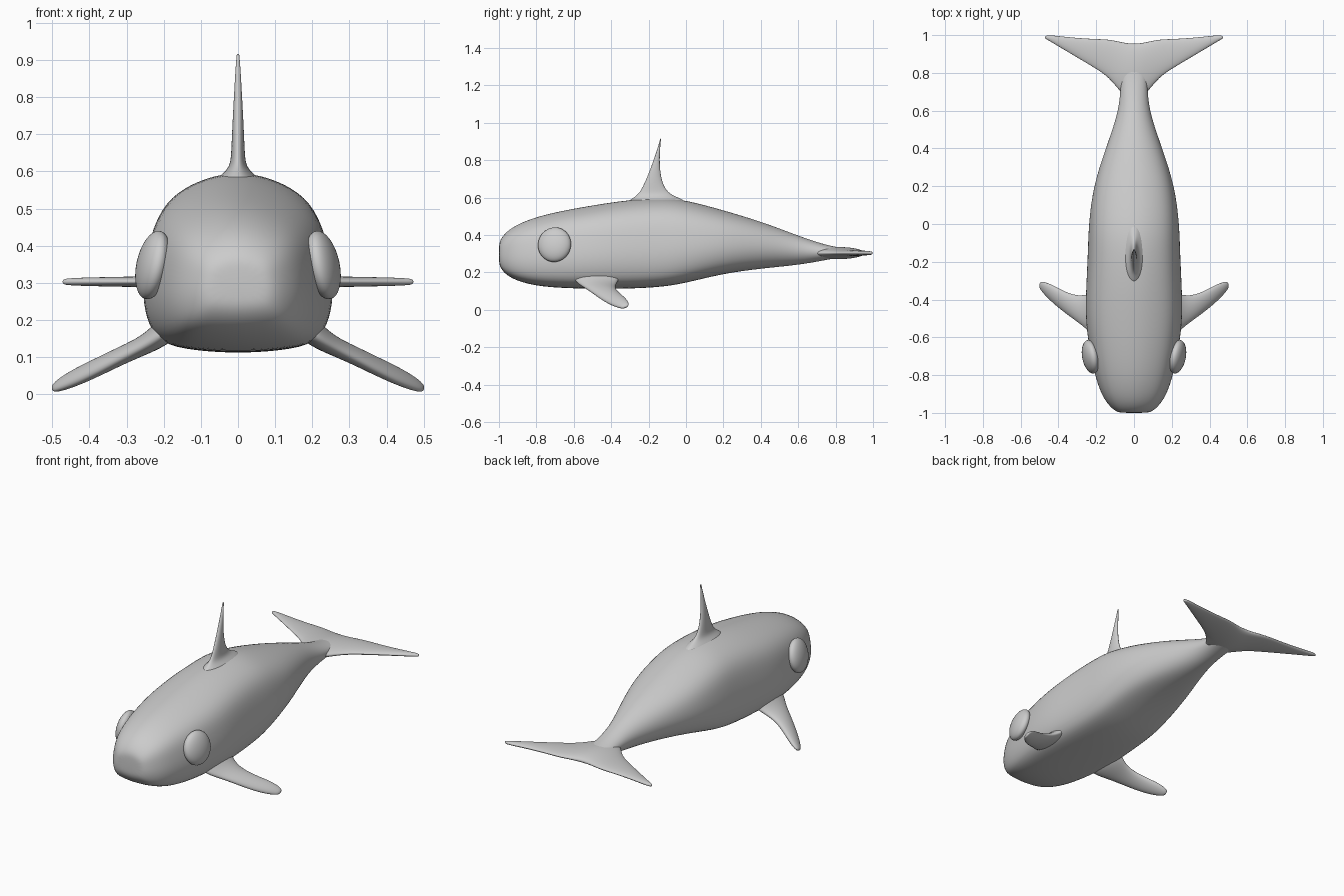
import bpy, bmesh, math
from mathutils import Vector

if "Cube" in bpy.data.objects:
    bpy.data.objects.remove(bpy.data.objects["Cube"])


def finish(ob, levels=2):
    for p in ob.data.polygons:
        p.use_smooth = True
    if levels:
        m = ob.modifiers.new("smooth", 'SUBSURF')
        m.levels = m.render_levels = levels
    return ob


def loft(name, rings):
    """Skin a list of equal-length closed rings and cap both ends."""
    bm = bmesh.new()
    vr = [[bm.verts.new(p) for p in r] for r in rings]
    n = len(vr[0])
    for a, b in zip(vr, vr[1:]):
        for i in range(n):
            j = (i + 1) % n
            bm.faces.new((a[i], a[j], b[j], b[i]))
    bm.faces.new(vr[0])
    bm.faces.new(vr[-1])
    bmesh.ops.recalc_face_normals(bm, faces=bm.faces)
    me = bpy.data.meshes.new(name)
    bm.to_mesh(me)
    bm.free()
    ob = bpy.data.objects.new(name, me)
    bpy.context.collection.objects.link(ob)
    return finish(ob)


def fin(name, sections, axis):
    """Sections are (leading point, trailing point, half thickness)."""
    axis = Vector(axis).normalized()
    rings = []
    for lead, trail, t in sections:
        a, b = Vector(lead), Vector(trail)
        ring = []
        for k in range(10):
            ang = math.tau * k / 10
            u = 0.5 - 0.52 * math.cos(ang)
            ring.append(a.lerp(b, u) + axis * t * 1.08 * math.sin(ang))
        rings.append(ring)
    return loft(name, rings)


# Body: stations of y, half width, bottom z, top z, roundness
stations = [(-1.0, .06, .26, .34, 0), (-.995, .095, .225, .375, 0),
            (-.96, .135, .183, .42, 0), (-.9, .175, .152, .46, 0),
            (-.8, .208, .125, .50, 0), (-.65, .24, .113, .535, 0),
            (-.48, .26, .11, .565, 0), (-.3, .252, .11, .592, 0),
            (-.12, .244, .12, .602, 0), (0, .241, .141, .59, .1),
            (.2, .218, .192, .535, .4), (.4, .15, .218, .474, .8),
            (.55, .096, .233, .417, 1), (.66, .073, .248, .375, 1),
            (.78, .07, .272, .338, 1), (.88, .06, .288, .325, 1),
            (.95, .04, .297, .315, 1)]
profile = [(0, 0), (.45, .015), (.83, .055), (.97, .2), (1.01, .38),
           (.96, .58), (.88, .76), (.68, .89), (.32, .975), (0, 1)]
rings = []
for y, w, lo, hi, k in stations:
    half = []
    for i, (px, pt) in enumerate(profile):
        a = math.pi * i / 9
        x = w * (px * (1 - k) + math.sin(a) * 1.02 * k)
        t = pt * (1 - k) + (0.5 - 0.5 * math.cos(a)) * k
        half.append((x, y, lo + (hi - lo) * t))
    rings.append(half + [(-x, yy, z) for x, yy, z in half[-2:0:-1]])
loft("body", rings)

# Dorsal fin with a flared root
dorsal = [(-.34, .02, .56, .075), (-.30, -.01, .59, .045), (-.262, -.075, .612, .022),
          (-.238, -.11, .645, .018), (-.212, -.132, .70, .016), (-.18, -.142, .78, .012),
          (-.15, -.138, .87, .007), (-.139, -.134, .91, .004), (-.137, -.133, .917, .003)]
fin("dorsal_fin", [((0, a, z), (0, b, z), t) for a, b, z, t in dorsal], (1, 0, 0))

# Tail fluke, mirrored across the centre
half_fluke = [(0, .64, .955, .036), (.07, .69, .966, .025), (.13, .775, .98, .018),
              (.22, .832, .981, .015), (.33, .898, .988, .013), (.42, .952, .998, .011),
              (.46, .976, 1.0, .009), (.473, .984, .993, .006)]
fluke = [(-x, a, b, t) for x, a, b, t in half_fluke[:0:-1]] + half_fluke
fin("tail_fluke", [((x, a, .303), (x, b, .303), t) for x, a, b, t in fluke], (0, 0, 1))

# Side flippers: x, leading y/z, trailing y/z, half thickness
flipper = [(.17, -.62, .19, -.34, .20, .04), (.22, -.59, .148, -.36, .155, .03),
           (.265, -.545, .122, -.378, .13, .024), (.32, -.505, .095, -.375, .108, .023),
           (.38, -.46, .062, -.35, .082, .022), (.44, -.41, .032, -.317, .056, .020),
           (.485, -.362, .014, -.303, .031, .014), (.501, -.338, .009, -.31, .018, .007)]
for s, side in ((1, "right"), (-1, "left")):
    fin(side + "_flipper", [((s * x, ly, lz), (s * x, ty, tz), t)
                            for x, ly, lz, ty, tz, t in flipper], (s * .4, 0, .9))
    # Bulging eye disc
    bpy.ops.mesh.primitive_uv_sphere_add(segments=32, ring_count=16, radius=1,
                                         location=(s * .229, -.703, .348))
    eye = bpy.context.object
    eye.name = side + "_eye"
    eye.scale = (.042, .09, .094)
    eye.rotation_euler = (0, -s * math.radians(12), -s * math.radians(11))
    finish(eye, 0)
